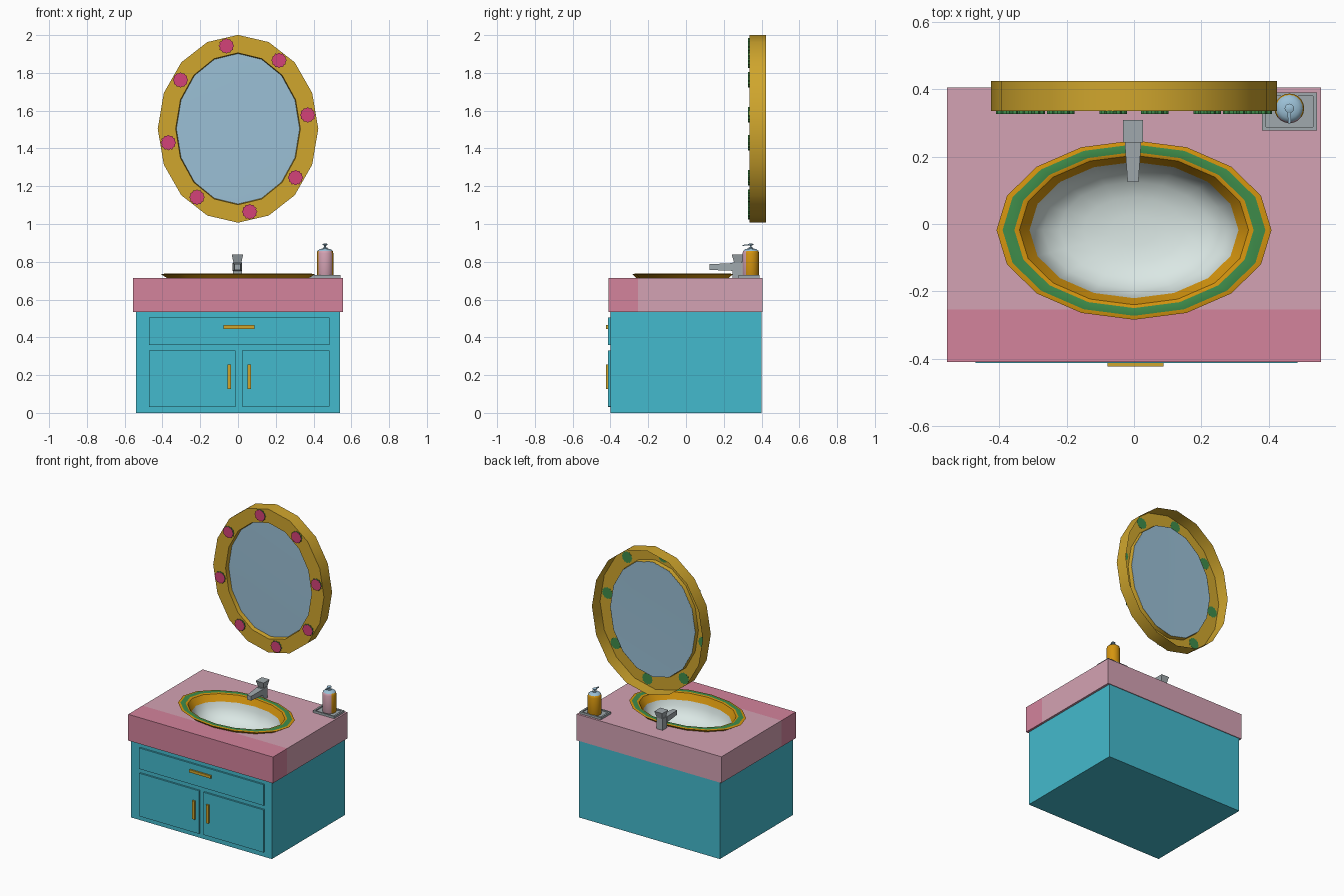
import bpy, bmesh, math
from mathutils import Vector

if "Cube" in bpy.data.objects:
    bpy.data.objects.remove(bpy.data.objects["Cube"])


def mat(name, r, g, b):
    m = bpy.data.materials.new(name)
    lin = [((c / 255 + 0.055) / 1.055) ** 2.4 for c in (r, g, b)]
    m.diffuse_color = (*lin, 1)
    m.use_nodes = True
    m.node_tree.nodes["Principled BSDF"].inputs["Base Color"].default_value = m.diffuse_color
    return m


TEAL = mat("teal", 68, 186, 205)
ROSE = mat("light_pink", 212, 162, 179)
PINK = mat("dark_pink", 211, 131, 156)
GOLD = mat("gold", 208, 166, 45)
ORANGE = mat("orange_gold", 212, 148, 14)
GREEN = mat("green", 62, 140, 74)
WHITE = mat("porcelain", 222, 235, 232)
BLUE = mat("pale_blue", 155, 192, 214)
GREY = mat("grey_metal", 160, 169, 173)
MAGENTA = mat("flower_pink", 212, 66, 120)


def finish(name, bm, mats, smooth=None):
    me = bpy.data.meshes.new(name)
    bm.to_mesh(me)
    bm.free()
    for m in mats:
        me.materials.append(m)
    if smooth:
        me.shade_smooth()
        me.set_sharp_from_angle(angle=math.radians(smooth))
    ob = bpy.data.objects.new(name, me)
    bpy.context.collection.objects.link(ob)
    return ob


def box_bm(x0, x1, y0, y1, z0, z1):
    bm = bmesh.new()
    bmesh.ops.create_cube(bm, size=1)
    for v in bm.verts:
        v.co = Vector((x0 if v.co.x < 0 else x1,
                       y0 if v.co.y < 0 else y1,
                       z0 if v.co.z < 0 else z1))
    return bm


def box(name, m, *dims):
    return finish(name, box_bm(*dims), [m])


def prism(name, m, a, b):
    """Tapered block between two rectangles, each given as four points."""
    bm = bmesh.new()
    va = [bm.verts.new(p) for p in a]
    vb = [bm.verts.new(p) for p in b]
    bm.faces.new(va)
    bm.faces.new(vb)
    for i in range(4):
        j = (i + 1) % 4
        bm.faces.new((va[i], va[j], vb[j], vb[i]))
    bmesh.ops.recalc_face_normals(bm, faces=bm.faces)
    return finish(name, bm, [m])


def loft(name, rings, centre, mats, n=16, upright=False, bands=None,
         cap0=False, cap1=False, wave=0, smooth=40, rule=None):
    """Stack of elliptical rings (ra, rb, h); upright rings face the front."""
    bm = bmesh.new()
    loops = []
    for ra, rb, h in rings:
        loop = []
        for i in range(n):
            t = 2 * math.pi * i / n
            k = 1 - wave * (i % 2)
            a, b = ra * k * math.cos(t), rb * k * math.sin(t)
            p = Vector((a, -h, b)) if upright else Vector((a, b, h))
            loop.append(bm.verts.new(p + Vector(centre)))
        loops.append(loop)
    for s in range(len(loops) - 1):
        lo, hi = loops[s], loops[s + 1]
        for i in range(n):
            j = (i + 1) % n
            f = bm.faces.new((lo[i], lo[j], hi[j], hi[i]))
            f.material_index = bands[s] if bands else 0
    if cap0:
        bm.faces.new(loops[0][::-1])
    if cap1:
        f = bm.faces.new(loops[-1])
        f.material_index = bands[-1] if bands else 0
    if rule:
        bm.normal_update()
        for f in bm.faces:
            f.material_index = rule(f)
    return finish(name, bm, mats, smooth)


# Cabinet with drawer, doors and handles
box("cabinet", TEAL, -0.54, 0.54, -0.40, 0.40, 0, 0.535)
box("drawer_front", TEAL, -0.47, 0.485, -0.412, -0.39, 0.36, 0.505)
box("left_door", TEAL, -0.47, -0.012, -0.412, -0.39, 0.032, 0.33)
box("right_door", TEAL, 0.022, 0.485, -0.412, -0.39, 0.035, 0.33)
box("drawer_handle", GOLD, -0.078, 0.087, -0.423, -0.411, 0.445, 0.464)
box("left_door_handle", GOLD, -0.056, -0.036, -0.423, -0.411, 0.127, 0.255)
box("right_door_handle", GOLD, 0.05, 0.068, -0.423, -0.411, 0.127, 0.255)

# Countertop: dark pink front strip, light pink rest, oval hole for the bowl
SY, RATIO = -0.018, 0.652
bm = box_bm(-0.555, 0.555, -0.41, 0.405, 0.533, 0.715)
bmesh.ops.bisect_plane(bm, geom=bm.verts[:] + bm.edges[:] + bm.faces[:],
                       plane_co=(0, -0.253, 0), plane_no=(0, 1, 0))
for f in bm.faces:
    f.material_index = 1 if f.calc_center_median().y < -0.253 else 0
counter = finish("countertop", bm, [ROSE, PINK])
cutter = loft("hole_cutter", [(0.345, 0.345 * RATIO, 0.545), (0.345, 0.345 * RATIO, 0.8)],
              (0, SY, 0), [ROSE], cap0=True, cap1=True)
cutter.hide_render = True
mod = counter.modifiers.new("hole", 'BOOLEAN')
mod.operation = 'DIFFERENCE'
mod.solver = 'EXACT'
mod.object = cutter
deps = bpy.context.evaluated_depsgraph_get()
cut_mesh = bpy.data.meshes.new_from_object(counter.evaluated_get(deps))
counter.modifiers.clear()
counter.data = cut_mesh
bpy.data.objects.remove(cutter)

# Sink rim (orange with a green band) and porcelain bowl
rim = [(0.375, 0.714), (0.408, 0.734), (0.39, 0.737), (0.355, 0.737),
       (0.34, 0.733), (0.328, 0.715), (0.31, 0.69)]
loft("sink_rim", [(r, r * RATIO, z) for r, z in rim], (0, SY, 0), [ORANGE, GREEN],
     bands=[0, 0, 1, 0, 0, 0])
bowl = [(0.31, 0.69), (0.298, 0.655), (0.27, 0.615), (0.22, 0.585),
        (0.15, 0.566), (0.07, 0.558), (0.01, 0.557)]
loft("sink_bowl", [(r, r * RATIO, z) for r, z in bowl], (0, SY, 0), [WHITE],
     cap1=True, smooth=60)


# Faucet: column, flared handle, tapered spout
def rect_z(hw, y0, y1, z):
    return [(-hw, y0, z), (hw, y0, z), (hw, y1, z), (-hw, y1, z)]


def rect_y(hw, y, z0, z1, cx=0):
    return [(cx - hw, y, z0), (cx + hw, y, z0), (cx + hw, y, z1), (cx - hw, y, z1)]


FX = -0.003
parts = [
    box("faucet_column", GREY, -0.024, 0.024, 0.245, 0.295, 0.714, 0.795),
    prism("faucet_handle", GREY, rect_z(0.019, 0.258, 0.293, 0.785),
          rect_z(0.030, 0.242, 0.308, 0.838)),
    prism("faucet_spout", GREY, rect_y(0.025, 0.25, 0.752, 0.793),
          rect_y(0.016, 0.124, 0.757, 0.787)),
]
for p in parts:
    p.location.x = FX

# Soap tray with raised border
box("soap_tray", GREY, 0.38, 0.543, 0.278, 0.39, 0.714, 0.722)
for i, (x0, x1, y0, y1) in enumerate([(0.38, 0.543, 0.278, 0.288), (0.38, 0.543, 0.38, 0.39),
                                      (0.38, 0.392, 0.288, 0.38), (0.531, 0.543, 0.288, 0.38)]):
    box("tray_border_%d" % (i + 1), GREY, x0, x1, y0, y1, 0.714, 0.73)


# Soap bottle: pink front, orange elsewhere, pale blue shoulder
def bottle_rule(f):
    if f.normal.z > 0.6:
        return 2
    return 0 if f.normal.y < -0.5 else 1


BX, BY = 0.461, 0.343
bottle = [(0.042, 0.721), (0.044, 0.726), (0.044, 0.845), (0.040, 0.858),
          (0.029, 0.867), (0.014, 0.870)]
loft("soap_bottle", [(r, r, z) for r, z in bottle], (BX, BY, 0), [ROSE, ORANGE, BLUE],
     n=20, cap0=True, cap1=True, rule=bottle_rule)
pump = [(0.012, 0.868), (0.012, 0.876), (0.005, 0.877), (0.005, 0.887),
        (0.014, 0.888), (0.014, 0.893), (0.008, 0.896)]
loft("pump_head", [(r, r, z) for r, z in pump], (BX, BY, 0), [BLUE], n=12, cap1=True)
prism("pump_nozzle", BLUE, rect_y(0.006, BY, 0.887, 0.894, BX),
      rect_y(0.004, BY - 0.045, 0.884, 0.889, BX))

# Mirror: open-backed oval frame and glass
MZ = 1.504
loft("mirror_frame", [(0.425, 0.497, -0.424), (0.425, 0.497, -0.335),
                      (0.33, 0.402, -0.335), (0.326, 0.398, -0.365)],
     (0, 0, MZ), [GOLD], upright=True)
loft("mirror_glass", [(0.327, 0.399, -0.364), (0.3, 0.37, -0.3635)], (0, 0, MZ), [BLUE],
     upright=True, cap1=True)

# Flowers around the frame: pink faces with green sides
for i in range(8):
    t = math.radians(9.5 + 45 * i)
    loft("frame_flower_%d" % (i + 1), [(0.041, 0.041, -0.336), (0.041, 0.041, -0.327)],
         (0.374 * math.cos(t), 0, MZ + 0.445 * math.sin(t)), [GREEN, MAGENTA], n=24,
         upright=True, cap0=True, cap1=True, wave=0.13, smooth=None,
         rule=lambda f: 1 if f.normal.y < -0.5 else 0)
